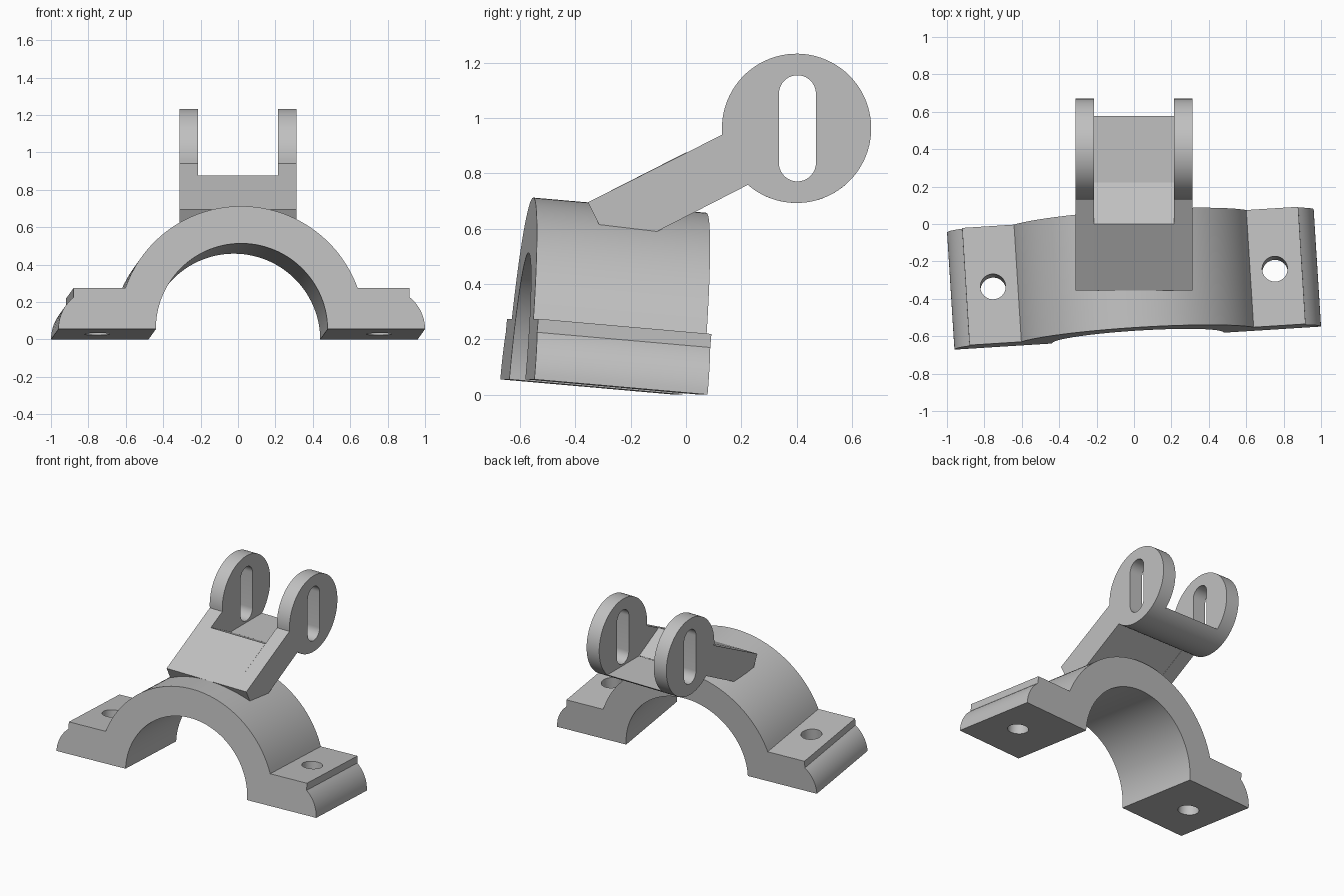
import bpy, bmesh
from math import radians, cos, sin, asin, atan2, degrees
from mathutils import Matrix

if "Cube" in bpy.data.objects:
    bpy.data.objects.remove(bpy.data.objects["Cube"])

grey = bpy.data.materials.new("plain_grey")
grey.use_nodes = True
colour = (0.53, 0.53, 0.53, 1)
grey.diffuse_color = colour
grey.node_tree.nodes["Principled BSDF"].inputs["Base Color"].default_value = colour


def arc(cx, cy, r, start, end, steps):
    """Points along a circular arc, angles in degrees."""
    angles = [radians(start + (end - start) * i / steps) for i in range(steps + 1)]
    return [(cx + r * cos(a), cy + r * sin(a)) for a in angles]


def extrude(name, profile, low, high, axis):
    """Prism of a side profile along x (profile in y, z), y (x, z) or z (x, y)."""
    place = {"x": lambda a, b, d: (d, a, b),
             "y": lambda a, b, d: (a, d, b),
             "z": lambda a, b, d: (a, b, d)}[axis]
    bm = bmesh.new()
    ends = [[bm.verts.new(place(a, b, d)) for a, b in profile] for d in (low, high)]
    n = len(profile)
    for end in ends:
        bm.faces.new(end)
    for i in range(n):
        j = (i + 1) % n
        bm.faces.new((ends[0][i], ends[0][j], ends[1][j], ends[1][i]))
    bmesh.ops.recalc_face_normals(bm, faces=bm.faces)
    mesh = bpy.data.meshes.new(name)
    bm.to_mesh(mesh)
    bm.free()
    mesh.materials.append(grey)
    ob = bpy.data.objects.new(name, mesh)
    bpy.context.collection.objects.link(ob)
    return ob


def select(ob):
    bpy.ops.object.select_all(action="DESELECT")
    ob.select_set(True)
    bpy.context.view_layer.objects.active = ob


def cut(ob, cutter):
    cutter.hide_render = True
    mod = ob.modifiers.new("hole", "BOOLEAN")
    mod.operation = "DIFFERENCE"
    mod.solver = "EXACT"
    mod.object = cutter
    select(ob)
    bpy.ops.object.modifier_apply(modifier=mod.name)
    bpy.data.objects.remove(cutter)


def smooth(ob):
    select(ob)
    bpy.ops.object.shade_smooth_by_angle(angle=radians(25))


# Half-ring clamp with two feet
outer, inner, foot, length = 0.66, 0.46, 0.22, 0.63
rise = degrees(asin(foot / outer))
toe = arc(0.762, 0, 0.22, 0, 51, 10)
side = toe + [(0.9, foot)]
profile = (side + arc(0, 0, outer, rise, 180 - rise, 56)
           + [(-x, z) for x, z in reversed(side)]
           + arc(0, 0, inner, 180, 0, 56))
clamp = extrude("clamp", profile, 0, length, "y")

# Bolt holes through the feet
for s in (-1, 1):
    cut(clamp, extrude("bolt_cutter", arc(s * 0.755, 0.305, 0.068, 0, 350, 35), -0.1, 0.4, "z"))
clamp.matrix_world = (Matrix.Translation((0.02, -0.61, 0.055))
                      @ Matrix.Rotation(radians(3.6), 4, "Z")
                      @ Matrix.Rotation(radians(-5), 4, "X"))
smooth(clamp)

# Sloping arm between the cheeks
heel = [(-0.105, 0.59), (-0.315, 0.615), (-0.355, 0.695)]
half, inside = 0.314, 0.215
extrude("arm_middle", heel + [(0, 0.876), (0.221, 0.76)], -inside, inside, "x")

# Slotted round cheeks on both sides
cy, cz, r = 0.40, 0.963, 0.27
start = degrees(atan2(0.94 - cz, 0.13 - cy)) + 360
end = degrees(atan2(0.76 - cz, 0.225 - cy))
cheek_profile = heel + arc(cy, cz, r, start, end, 72)
slot = arc(cy + 0.003, 1.088, 0.067, 0, 180, 20) + arc(cy + 0.003, 0.838, 0.067, 180, 360, 20)
for name, s in (("left_cheek", 1), ("right_cheek", -1)):
    cheek = extrude(name, cheek_profile, s * inside, s * half, "x")
    cut(cheek, extrude("slot_cutter", slot, s * 0.1, s * 0.4, "x"))
    smooth(cheek)

# Curved floor joining the cheeks below the slots
floor = extrude("floor_segment", arc(cy, cz, r, 229, 311, 24), -inside, inside, "x")
smooth(floor)
